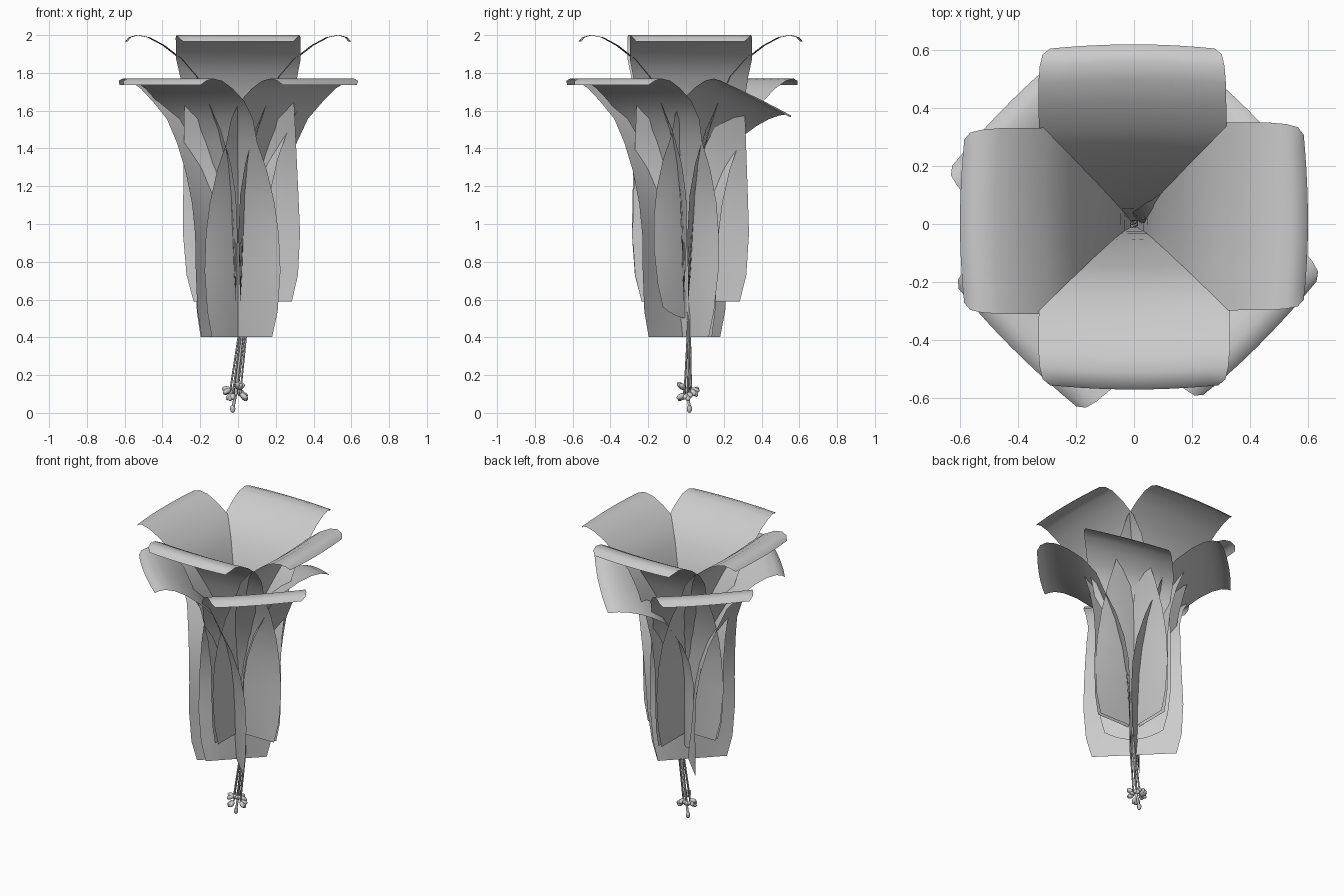
import bpy, bmesh, math, random
from mathutils import Vector, Matrix

if "Cube" in bpy.data.objects:
    bpy.data.objects.remove(bpy.data.objects["Cube"])

random.seed(4)

# Petal profile from root to curled tip: (distance from axis, height below top, half width)
PROFILE = [(0.012, -1.41, 0.26), (0.022, -1.27, 0.295), (0.032, -1.05, 0.31), (0.045, -0.85, 0.305),
           (0.07, -0.68, 0.30), (0.115, -0.5, 0.295), (0.17, -0.35, 0.29), (0.225, -0.22, 0.31),
           (0.31, -0.125, 0.33), (0.40, -0.055, 0.33), (0.48, -0.012, 0.33), (0.54, 0.0, 0.325),
           (0.58, -0.012, 0.315), (0.60, -0.035, 0.29)]
COLS = 10


def petal(name, angle, top, length=1.0, lean=0.0, droop=0.0, skew=0.0, width=1.0,
          root=(1.0, 1.0), tip=(1.0, 1.0), rounding=0.0):
    """root and tip scale the width of the clockwise and anticlockwise sides."""
    bm = bmesh.new()
    rows = []
    for r, d, w in PROFILE:
        up = 1 + d / 1.41                              # 0 at root, 1 at top
        cup = 0.2 * up * max(0, 0.75 - up)             # edges bend inward mid-way
        row = []
        for j in range(COLS + 1):
            s = 2 * j / COLS - 1
            side = int(s > 0)
            y = s * w * width * (root[side] * (1 - up) + tip[side] * up) + skew * (1 - up)
            x = r + lean * up - cup * s * s - 0.015 * s * s * up
            z = top + d * length - droop * (0.5 + 0.5 * s) * up ** 3 + rounding * s * s * (1 - up)
            row.append(bm.verts.new((x, y, z)))
        rows.append(row)
    for a, b in zip(rows, rows[1:]):
        for j in range(COLS):
            bm.faces.new((a[j], a[j + 1], b[j + 1], b[j]))
    bm.transform(Matrix.Rotation(math.radians(angle), 4, 'Z'))
    me = bpy.data.meshes.new(name)
    bm.to_mesh(me)
    bm.free()
    me.shade_smooth()
    ob = bpy.data.objects.new(name, me)
    bpy.context.collection.objects.link(ob)


# Inner petals face the axes
petal("inner_petal_right", 0, 2.0, skew=0.025, tip=(0.9, 1.06))
petal("inner_petal_back", 90, 2.0, lean=0.02, skew=-0.025, tip=(0.96, 1.0))
petal("inner_petal_left", 180, 2.0, skew=-0.025, tip=(1.0, 0.94))
petal("inner_petal_front", 270, 2.0, lean=-0.03, skew=0.025)

# Outer petals face the diagonals and sit lower; the back right one droops sideways
petal("outer_petal_back_right", 45, 1.77, 0.9, lean=-0.045, droop=0.19, width=0.84,
      root=(0.85, 0.85), rounding=0.06)
petal("outer_petal_back_left", 135, 1.77, 0.97, root=(0.7, 1.0), tip=(0.86, 1.04))
petal("outer_petal_front_left", 225, 1.77, 0.97, root=(1.03, 1.03), tip=(0.93, 1.05))
petal("outer_petal_front_right", 315, 1.77, 0.97, root=(0.8, 0.7), tip=(0.86, 1.06))


def stalk(name, points, radius):
    cu = bpy.data.curves.new(name, 'CURVE')
    cu.dimensions = '3D'
    cu.bevel_depth = radius
    cu.bevel_resolution = 1
    sp = cu.splines.new('POLY')
    sp.points.add(len(points) - 1)
    for p, co in zip(sp.points, points):
        p.co = (*co, 1)
    ob = bpy.data.objects.new(name, cu)
    bpy.context.collection.objects.link(ob)


def bead(name, loc, direction, size, length):
    bm = bmesh.new()
    bmesh.ops.create_uvsphere(bm, u_segments=8, v_segments=6, radius=1)
    rot = Vector(direction).to_track_quat('Z', 'Y').to_matrix().to_4x4()
    bm.transform(Matrix.Translation(loc) @ rot @ Matrix.Diagonal((size, size, length, 1)))
    me = bpy.data.meshes.new(name)
    bm.to_mesh(me)
    bm.free()
    me.shade_smooth()
    bpy.context.collection.objects.link(bpy.data.objects.new(name, me))


# Hanging stamens, each ending in a cluster of pollen lobes
for i in range(6):
    a = math.radians(60 * i)
    c, s = math.cos(a), math.sin(a)
    end = Vector((-0.014 + 0.026 * c, 0.01 + 0.02 * s, 0.10 + 0.025 * (i % 2)))
    stalk(f"stamen_{i + 1}", [(0.03, 0.02, 1.2), (0.04 + 0.01 * c, 0.022 + 0.006 * s, 0.8),
                              (0.022 + 0.02 * c, 0.015 + 0.008 * s, 0.4), end], 0.005)
    for k in (-1, 0, 1):
        b = a + k * 0.5
        out = Vector((math.cos(b), math.sin(b), random.uniform(-1.1, 1.1)))
        bead(f"anther_{i + 1}_{k + 2}", end + out * 0.021, out, 0.015, 0.024)

# Central pistil with a small tip
stalk("pistil", [(0.03, 0.02, 1.2), (0.03, 0.02, 0.5), (-0.012, 0.012, 0.1), (-0.028, 0.018, 0.02)], 0.008)
bead("stigma", (-0.028, 0.018, 0.022), (0, 0, 1), 0.014, 0.022)
